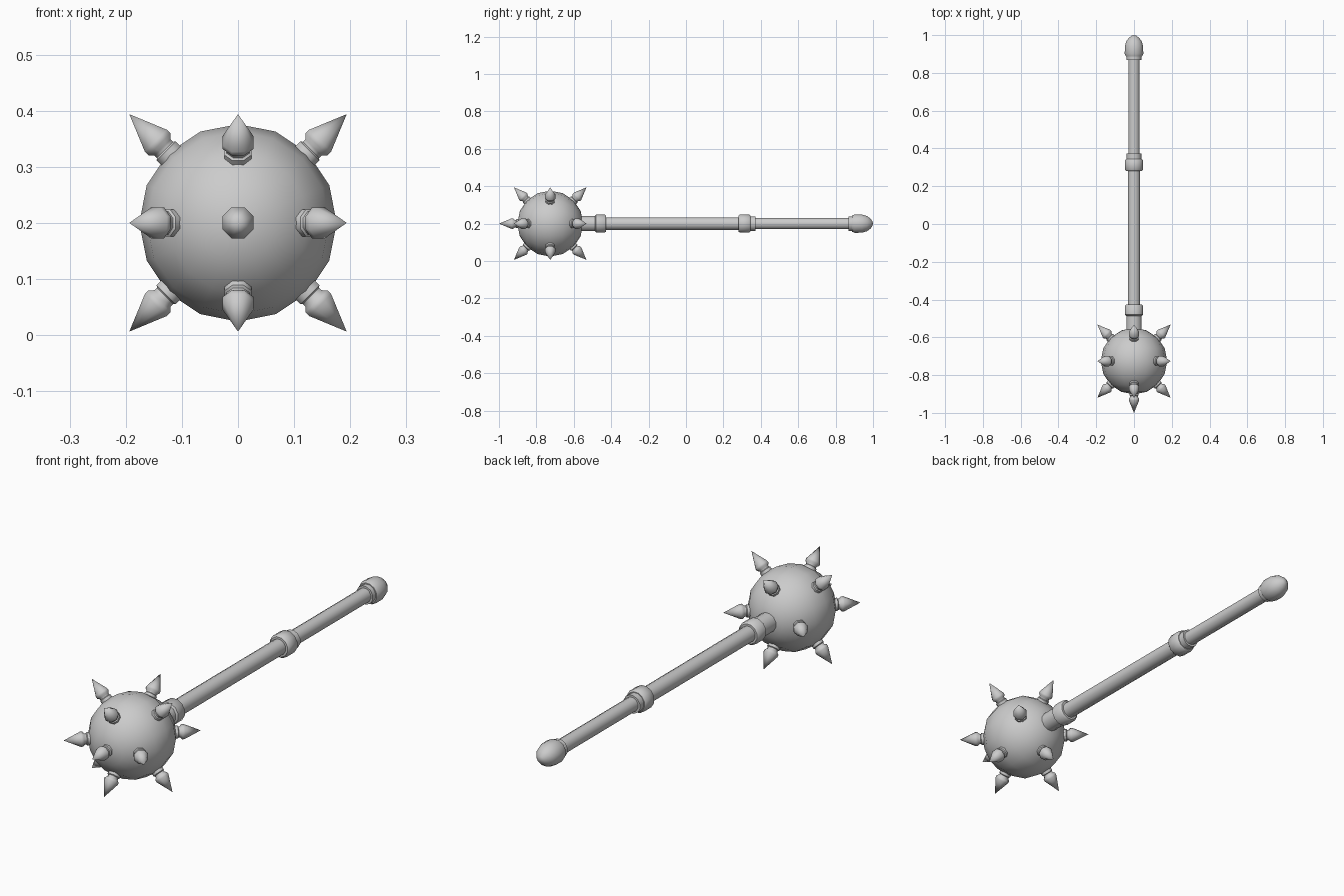
import bpy, bmesh, math
from mathutils import Vector

if "Cube" in bpy.data.objects:
    bpy.data.objects.remove(bpy.data.objects["Cube"])

HEAD = Vector((0, -0.726, 0.2))
R = 0.176


def finish(obj, angle):
    bpy.ops.object.select_all(action='DESELECT')
    obj.select_set(True)
    bpy.context.view_layer.objects.active = obj
    bpy.ops.object.shade_smooth_by_angle(angle=math.radians(angle))


def lathe(name, profile, sides, origin, direction, phase=0.0, angle=40):
    """Revolve (distance, radius) pairs around local z, then aim z along direction."""
    bm = bmesh.new()
    rings = []
    for d, r in profile:
        if r == 0:
            rings.append([bm.verts.new((0, 0, d))])
            continue
        steps = [2 * math.pi * (i + phase) / sides for i in range(sides)]
        rings.append([bm.verts.new((r * math.cos(a), r * math.sin(a), d)) for a in steps])
    for a, b in zip(rings, rings[1:]):
        for i in range(sides):
            j = (i + 1) % sides
            quad = [a[i % len(a)], a[j % len(a)], b[j % len(b)], b[i % len(b)]]
            bm.faces.new(list(dict.fromkeys(quad)))
    for ring in (rings[0], rings[-1]):
        if len(ring) > 1:
            bm.faces.new(ring)
    bmesh.ops.recalc_face_normals(bm, faces=bm.faces)
    mesh = bpy.data.meshes.new(name)
    bm.to_mesh(mesh)
    bm.free()
    obj = bpy.data.objects.new(name, mesh)
    bpy.context.collection.objects.link(obj)
    obj.location = origin
    obj.rotation_mode = 'QUATERNION'
    obj.rotation_quaternion = Vector(direction).to_track_quat('Z', 'Y')
    finish(obj, angle)
    return obj


# Round head, poles along the handle
bpy.ops.mesh.primitive_uv_sphere_add(segments=16, ring_count=8, radius=R,
                                     location=HEAD, rotation=(math.pi / 2, 0, 0))
head = bpy.context.object
head.name = "head"
finish(head, 60)

# Spikes: one at the front and one on each diagonal between the axes
spike = [(0.160, 0.026), (0.181, 0.026), (0.184, 0.022), (0.190, 0.022),
         (0.198, 0.030), (0.207, 0.030), (0.274, 0)]
directions = [(0, -1, 0)]
for s in (-1, 1):
    for t in (-1, 1):
        directions += [(s, t, 0), (s, 0, t), (0, s, t)]
for d in directions:
    lathe("spike", spike, 8, HEAD, d, phase=0.5, angle=50)

# Handle parts, all turned about the y axis; distances are y positions
axis = (0, 0, 0.2)
parts = {
    "lower_shaft": [(-0.50, 0.034), (0.31, 0.034)],
    "upper_shaft": [(0.31, 0.031), (0.93, 0.031)],
    "head_socket": [(-0.60, 0.042), (-0.46, 0.042)],
    "head_ring": [(-0.486, 0.043), (-0.480, 0.050), (-0.434, 0.050), (-0.427, 0.043)],
    "grip_ring": [(0.280, 0.043), (0.287, 0.050), (0.338, 0.050), (0.345, 0.043)],
    "grip_collar": [(0.33, 0.040), (0.372, 0.040)],
    "pommel_collar": [(0.868, 0.040), (0.91, 0.040)],
    "pommel": [(0.888, 0.045), (0.902, 0.051), (0.942, 0.050), (0.968, 0.042),
               (0.987, 0.027), (0.997, 0.012), (1.0, 0)],
}
for name, profile in parts.items():
    lathe(name, profile, 12, axis, (0, 1, 0), phase=0.5, angle=45)
